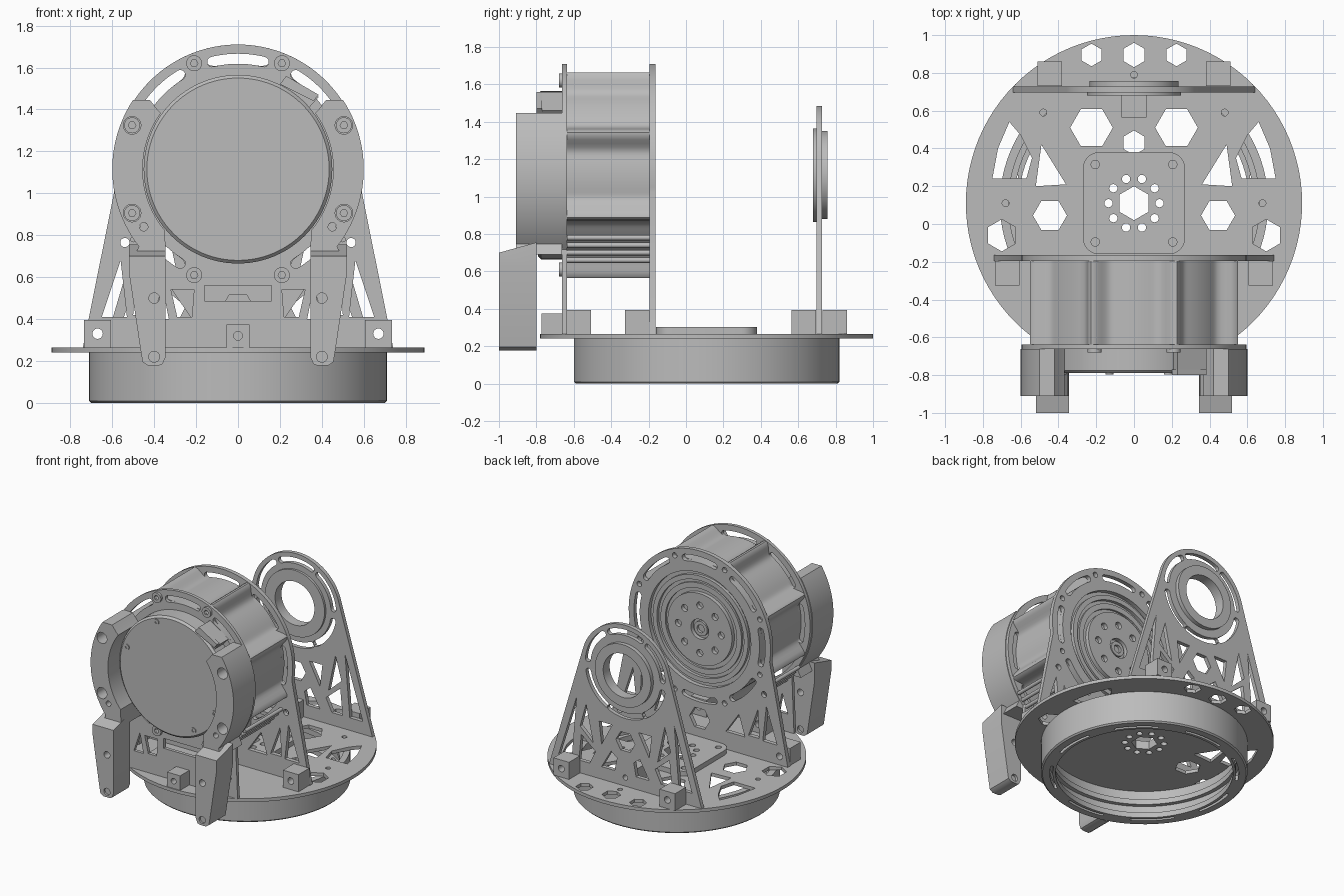
import bpy, bmesh
from math import sin, cos, pi, radians, hypot
from mathutils import Matrix

cube = bpy.data.objects.get("Cube")
if cube:
    bpy.data.objects.remove(cube, do_unlink=True)

grey = bpy.data.materials.new("machined grey")
grey.use_nodes = True
grey.diffuse_color = (0.5, 0.5, 0.5, 1)
grey.node_tree.nodes["Principled BSDF"].inputs["Base Color"].default_value = (0.5, 0.5, 0.5, 1)

CZ = 1.115      # height of the shared motor axis
BY = 0.11       # centre of the base disc
BOLTS = [(0.547 * cos(radians(22.5 + 45 * k)), CZ + 0.547 * sin(radians(22.5 + 45 * k))) for k in range(8)]
TO_FRONT = Matrix.Rotation(pi / 2, 4, 'X')


def finish(name, bm, smooth=True):
    bmesh.ops.remove_doubles(bm, verts=bm.verts, dist=0.0001)
    bmesh.ops.recalc_face_normals(bm, faces=bm.faces)
    mesh = bpy.data.meshes.new(name)
    bm.to_mesh(mesh)
    bm.free()
    mesh.materials.append(grey)
    ob = bpy.data.objects.new(name, mesh)
    bpy.context.collection.objects.link(ob)
    if smooth:
        bpy.ops.object.select_all(action='DESELECT')
        ob.select_set(True)
        bpy.context.view_layer.objects.active = ob
        bpy.ops.object.shade_smooth_by_angle(angle=radians(35))
    return ob


# Outline helpers
def circle(x, y, r, n=24, turn=0.0):
    return [(x + r * cos(turn + 2 * pi * i / n), y + r * sin(turn + 2 * pi * i / n)) for i in range(n)]


def hexagon(x, y, r, pointy=False):
    return circle(x, y, r, 6, pi / 2 if pointy else 0)


def arc(x, y, r, a, b, n=16):
    return [(x + r * cos(radians(a + (b - a) * i / n)), y + r * sin(radians(a + (b - a) * i / n)))
            for i in range(n + 1)]


def slot(x, y, r, w, mid, half):
    """Curved slot with round ends."""
    pts = arc(x, y, r + w, mid - half, mid + half)
    for a, flip in ((mid + half, 0), (mid - half, 180)):
        ex, ey = x + r * cos(radians(a)), y + r * sin(radians(a))
        pts += arc(ex, ey, w, a + flip, a + flip + 180, 8)[1:-1]
        if not flip:
            pts += arc(x, y, r - w, mid + half, mid - half)
    return pts


def flip(pts, s):
    return [(s * x, y) for x, y in pts]


def both(*outlines):
    return [flip(o, s) for o in outlines for s in (1, -1)]


def plate(name, outlines, lo, hi, front=True):
    """Outer outline plus holes, filled and given thickness along y (front) or z."""
    cu = bpy.data.curves.new(name, 'CURVE')
    cu.dimensions = '2D'
    cu.fill_mode = 'BOTH'
    cu.extrude = (hi - lo) / 2
    for pts in outlines:
        sp = cu.splines.new('POLY')
        sp.points.add(len(pts) - 1)
        for p, (x, y) in zip(sp.points, pts):
            p.co = (x, y, 0, 1)
        sp.use_cyclic_u = True
    tmp = bpy.data.objects.new(name + " outline", cu)
    bpy.context.collection.objects.link(tmp)
    mesh = bpy.data.meshes.new_from_object(tmp.evaluated_get(bpy.context.evaluated_depsgraph_get()))
    bm = bmesh.new()
    bm.from_mesh(mesh)
    bpy.data.objects.remove(tmp, do_unlink=True)
    bpy.data.curves.remove(cu)
    bpy.data.meshes.remove(mesh)
    mid = (lo + hi) / 2
    bm.transform(Matrix.Translation((0, mid, 0)) @ TO_FRONT if front else Matrix.Translation((0, 0, mid)))
    return finish(name, bm)


def lathe(name, profile, base=False):
    """Closed (radius, depth) loop spun round the motor axis (depth = y) or the base axis (depth = z)."""
    bm = bmesh.new()
    vs = [bm.verts.new((r, 0, d if base else -d)) for r, d in profile]
    es = [bm.edges.new((vs[i - 1], vs[i])) for i in range(len(vs))]
    bmesh.ops.spin(bm, geom=vs + es, cent=(0, 0, 0), axis=(0, 0, 1), angle=2 * pi, steps=96)
    bm.transform(Matrix.Translation((0, BY, 0)) if base else Matrix.Translation((0, 0, CZ)) @ TO_FRONT)
    return finish(name, bm)


def tab(name, x, y, w=0.13):
    """Small cube bracket with a hole through it."""
    h, z = w / 2, 0.265 + w / 2
    plate(name, [[(x - h, z - h), (x + h, z - h), (x + h, z + h), (x - h, z + h)],
                 circle(x, z, w * 0.19)], y - h, y + h)


# Base disc with its cut-outs
hub_holes = [circle(0.135 * cos(i * pi / 5), BY + 0.135 * sin(i * pi / 5), 0.022, 16) for i in range(10)]
hub_hex = hexagon(0, BY, 0.09, True)
base_holes = both(
    hexagon(0.445, 0.045, 0.09), hexagon(0.225, 0.51, 0.113), hexagon(0.7, -0.06, 0.085, True),
    hexagon(0.225, 0.895, 0.06, True), circle(0.48, 0.59, 0.018), circle(0.68, BY, 0.018),
    [(0.49, 0.42), (0.36, 0.21), (0.52, 0.20)],
    [(0.66, 0.54), (0.60, 0.47), (0.54, 0.35), (0.57, 0.24), (0.75, 0.24), (0.72, 0.40)])
base_holes += [hexagon(0, 0.43, 0.065, True), hexagon(0, 0.895, 0.065, True), circle(0, 0.79, 0.018), hub_hex]
plate("base_disc", [circle(0, BY, 0.89, 96)] + base_holes + hub_holes, 0.24, 0.265, False)

# Raised pad in the middle of the base
pad = []
for i, (sx, sy) in enumerate(((1, 1), (-1, 1), (-1, -1), (1, -1))):
    pad += arc(sx * 0.185, BY + sy * 0.185, 0.085, 90 * i, 90 * i + 90, 8)
corners = both(circle(0.205, 0.315, 0.022), circle(0.205, -0.095, 0.022))
plate("base_pad", [pad, hub_hex] + hub_holes + corners, 0.265, 0.302, False)

# Hollow bearing ring under the base, with a slotted lower flange
lathe("base_ring", [(0.71, 0.24), (0.71, 0.01), (0.70, 0.0), (0.665, 0.0), (0.665, 0.24)], True)
plate("base_ring_flange", [circle(0, BY, 0.67, 96), circle(0, BY, 0.61, 96)]
      + [slot(0, BY, 0.64, 0.01, 45 * k, 13) for k in range(8)], 0.0, 0.04, False)
lathe("base_ring_ledge", [(0.67, 0.12), (0.67, 0.16), (0.635, 0.16), (0.635, 0.12)], True)

# Motor plates: round heads with slots between the bolts, lattice feet
slots = [slot(0, CZ, 0.527, 0.024, 45 * k, 13.5) for k in range(8)]
bolt_holes = [circle(x, z, 0.02, 16) for x, z in BOLTS]
foot_holes = both([(0.21, 0.54), (0.32, 0.54), (0.29, 0.41), (0.22, 0.41)],
                  [(0.36, 0.55), (0.41, 0.40), (0.33, 0.40)])
notch = [(-0.16, 0.485), (0.16, 0.485), (0.16, 0.56), (-0.16, 0.56)]
upper = [s for k, s in enumerate(slots) if k != 6]
plate("motor_front_plate", [arc(0, CZ, 0.595, -42, 222, 80) + [(-0.46, 0.265), (0.46, 0.265)], notch]
      + upper + bolt_holes + foot_holes, -0.662, -0.637)
back_holes = both([(0.56, 0.68), (0.65, 0.41), (0.53, 0.41)], [(0.49, 0.64), (0.50, 0.42), (0.41, 0.42)],
                  [(0.33, 0.56), (0.38, 0.40), (0.22, 0.40)], circle(0.54, 0.765, 0.022),
                  circle(0.67, 0.33, 0.025))
plate("motor_back_plate", [arc(0, CZ, 0.595, -9, 189, 72) + [(-0.74, 0.265), (0.74, 0.265)],
      circle(0, CZ, 0.43, 64), hexagon(0, 0.44, 0.085)] + slots + bolt_holes + back_holes, -0.195, -0.163)

# Motor housing with eight raised bolt ribs
body = []
for i in range(240):
    a = 2 * pi * i / 240
    d = (a + pi / 8) % (pi / 4)
    d = min(d, pi / 4 - d)
    r = 0.503 + 0.092 * 2.718 ** -((d / 0.088) ** 2)
    body.append((r * cos(a), CZ + r * sin(a)))
plate("motor_housing", [body], -0.637, -0.195)

# Rods beside the lower housing
for s in (1, -1):
    for i in range(4):
        plate("side_rod", [circle(s * (0.50 - 0.035 * i), 0.78 - 0.04 * i, 0.014, 12)], -0.637, -0.195)

# Round front cover with screws
lathe("front_cover", [(0.0001, -0.66), (0.45, -0.66), (0.45, -0.775), (0.435, -0.79), (0.0001, -0.79)])
for x, z in ((-0.13, 1.5), (-0.38, 1.245), (0.355, 0.935), (0.18, 0.76)):
    plate("cover_screw", [circle(x, z, 0.022, 16), hexagon(x, z, 0.01)], -0.797, -0.785)

# Rear output: stepped rings and drilled hub
lathe("output_outer_ring", [(0.40, -0.2), (0.40, -0.172), (0.365, -0.172), (0.365, -0.2)])
lathe("output_mid_ring", [(0.34, -0.2), (0.34, -0.18), (0.30, -0.18), (0.30, -0.2)])
plate("output_hub", [circle(0, CZ, 0.27, 64), circle(0, CZ, 0.075)]
      + [circle(0.18 * cos(k * pi / 4), CZ + 0.18 * sin(k * pi / 4), 0.026) for k in range(8)], -0.2, -0.165)
lathe("output_bore", [(0.055, -0.2), (0.055, -0.175), (0.03, -0.175), (0.03, -0.2)])

# Bolt heads on the front plate
for x, z in BOLTS:
    depth = -0.68 if abs(x) < 0.4 else -0.80
    plate("bolt_head", [circle(x, z, 0.038), hexagon(x, z, 0.018)], depth, -0.66)

# Side arms and hanging legs
arm = arc(0, CZ, 0.6, -38, 33.5, 24) + [(0.42, 1.445), (0.385, 1.40)]
arm += arc(0, CZ, 0.455, 36, -40, 24) + [(0.345, 0.69), (0.50, 0.69)]
leg = [(0.345, 0.755), (0.345, 0.22), (0.36, 0.185), (0.38, 0.178), (0.43, 0.178), (0.455, 0.195),
       (0.463, 0.24), (0.52, 0.62), (0.52, 0.755)]
for s, side in ((1, "left"), (-1, "right")):
    holes = [circle(x, z, 0.042) for x, z in BOLTS if x * s > 0.4]
    plate(side + "_arm", [flip(arm, s)] + holes + [circle(s * 0.45, 0.84, 0.02)], -0.91, -0.662)
    ob = plate(side + "_leg", [flip(leg, s), circle(s * 0.4, 0.5, 0.025), circle(s * 0.4, 0.22, 0.026)],
               -1.0, -0.80)
    for v in ob.data.vertices:
        if v.co.y < -0.95 and v.co.z > 0.7:
            v.co.z = 0.70
    plate(side + "_leg_bolt", [circle(s * 0.4, 0.22, 0.026)], -0.985, -0.82)

# Connector clip at the top of the cover
plate("connector", [[(0.20, 1.49), (0.34, 1.41), (0.385, 1.46), (0.23, 1.56)]], -0.77, -0.66)
plate("connector_lip", [[(0.20, 1.52), (0.36, 1.44), (0.385, 1.47), (0.23, 1.56)]], -0.80, -0.77)

# Rear support: pointed arch plate, lattice and bearing ring
rear_holes = [slot(0, CZ, 0.315, 0.022, a, 24) for a in (30, 90, 150, 215, 270, 325)]
rear_holes += [hexagon(0, 0.60, 0.08), circle(0, 0.33, 0.02)]
rear_holes += both([(0.41, 0.83), (0.56, 0.36), (0.45, 0.36)], [(0.33, 0.80), (0.38, 0.62), (0.27, 0.52)],
                   [(0.25, 0.46), (0.37, 0.56), (0.39, 0.36), (0.30, 0.36)],
                   [(0.11, 0.70), (0.22, 0.70), (0.20, 0.53)], [(0.07, 0.46), (0.12, 0.50), (0.20, 0.36), (0.09, 0.36)])
plate("rear_support", [arc(0, CZ, 0.37, 15, 165, 48) + [(-0.64, 0.265), (0.64, 0.265)],
      circle(0, CZ, 0.2, 64)] + rear_holes, 0.697, 0.727)
lathe("rear_bearing", [(0.25, 0.68), (0.25, 0.699), (0.235, 0.70), (0.235, 0.757), (0.165, 0.757), (0.165, 0.68)])

# Corner brackets fixing the uprights to the base
for s in (1, -1):
    tab("back_plate_tab", s * 0.67, -0.26)
    tab("front_plate_tab", s * 0.25, -0.572)
    tab("rear_support_tab", s * 0.445, 0.795)
tab("rear_centre_tab", 0, 0.63)
tab("front_centre_tab", 0, -0.717, 0.11)
